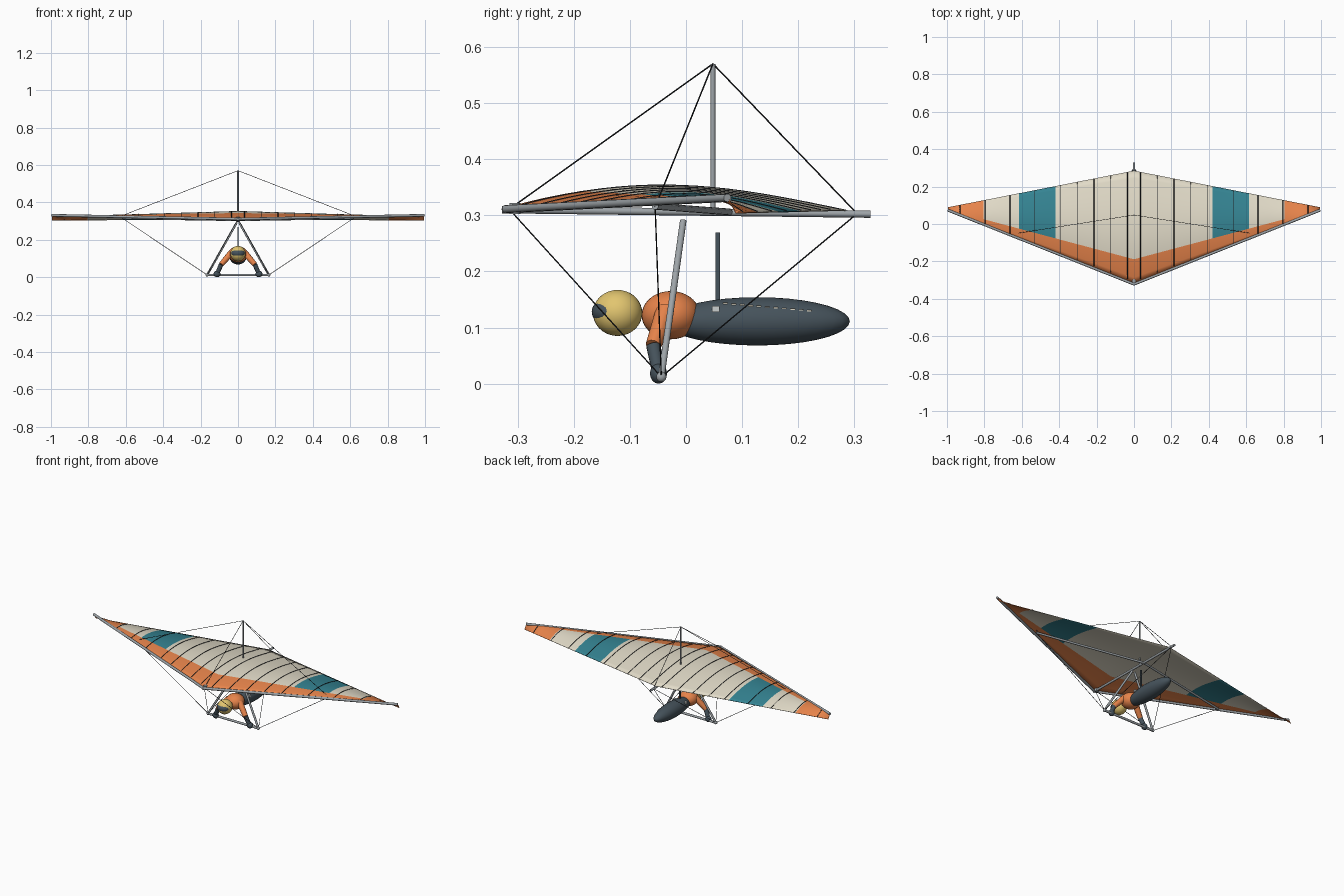
import bpy, bmesh, math
from mathutils import Vector

cube = bpy.data.objects.get("Cube")
if cube:
    bpy.data.objects.remove(cube, do_unlink=True)


def material(name, r, g, b):
    m = bpy.data.materials.new(name)
    m.use_nodes = True
    m.diffuse_color = (r, g, b, 1)
    for n in m.node_tree.nodes:
        if n.type == 'BSDF_PRINCIPLED':
            n.inputs["Base Color"].default_value = (r, g, b, 1)
            n.inputs["Roughness"].default_value = 0.6
    return m


CREAM = material("cream sailcloth", 0.76, 0.71, 0.58)
ORANGE = material("orange cloth", 0.80, 0.23, 0.07)
TEAL = material("teal sailcloth", 0.035, 0.23, 0.29)
STEEL = material("grey tubing", 0.34, 0.37, 0.39)
BLACK = material("black wire", 0.015, 0.017, 0.02)
SLATE = material("slate harness", 0.06, 0.085, 0.105)
YELLOW = material("yellow helmet", 0.76, 0.56, 0.16)
SILVER = material("pale buckle", 0.60, 0.63, 0.63)


def finish(name, bm, *mats):
    mesh = bpy.data.meshes.new(name)
    bmesh.ops.recalc_face_normals(bm, faces=bm.faces)
    bm.to_mesh(mesh)
    bm.free()
    for m in mats:
        mesh.materials.append(m)
    ob = bpy.data.objects.new(name, mesh)
    bpy.context.collection.objects.link(ob)
    bpy.ops.object.select_all(action='DESELECT')
    ob.select_set(True)
    bpy.context.view_layer.objects.active = ob
    bpy.ops.object.shade_smooth_by_angle(angle=math.radians(40))
    return ob


def rod(name, a, b, r, mat, r2=None, sides=12):
    a, b = Vector(a), Vector(b)
    bm = bmesh.new()
    bmesh.ops.create_cone(bm, cap_ends=True, segments=sides, radius1=r,
                          radius2=r if r2 is None else r2, depth=(b - a).length)
    ob = finish(name, bm, mat)
    ob.location = (a + b) / 2
    ob.rotation_euler = (b - a).to_track_quat('Z', 'Y').to_euler()
    return ob


def ball(name, centre, radii, mat):
    bm = bmesh.new()
    bmesh.ops.create_uvsphere(bm, u_segments=32, v_segments=18, radius=1)
    bmesh.ops.scale(bm, vec=radii, verts=bm.verts)
    ob = finish(name, bm, mat)
    ob.location = centre
    return ob


def box(name, centre, size, mat):
    bm = bmesh.new()
    bmesh.ops.create_cube(bm, size=1)
    bmesh.ops.scale(bm, vec=size, verts=bm.verts)
    ob = finish(name, bm, mat)
    ob.location = centre
    return ob


def sail_point(x, v, lift=0.0):
    """Point on the cambered sail: x across the span, v from nose edge to trailing edge."""
    s = abs(x)
    lead = Vector((x, -0.318 + 0.393 * s, 0.313 + 0.02 * s))
    trail = Vector((x, 0.285 - 0.197 * s, 0.309 - 0.005 * s))
    p = lead.lerp(trail, v)
    chord = trail.y - lead.y
    p.z += 0.07 * chord * math.sin(math.pi * v ** 0.9) + lift
    return p


# Sail, coloured by panel
half = [0, 0.07, 0.14, 0.21, 0.28, 0.35, 0.42, 0.485, 0.55, 0.615, 0.71, 0.805, 0.9, 0.995]
spans = [-x for x in half[:0:-1]] + half
BAND = 0.215
chords = [BAND * i / 4 for i in range(4)] + [BAND + (1 - BAND) * i / 12 for i in range(13)]
bm = bmesh.new()
grid = [[bm.verts.new(sail_point(x, v)) for v in chords] for x in spans]
for i in range(len(spans) - 1):
    for j in range(len(chords) - 1):
        f = bm.faces.new((grid[i][j], grid[i + 1][j], grid[i + 1][j + 1], grid[i][j + 1]))
        x = abs(spans[i] + spans[i + 1]) / 2
        if x > 0.805 or j < 4:
            f.material_index = 1
        elif 0.42 < x < 0.615:
            f.material_index = 2
sail = finish("sail", bm, CREAM, ORANGE, TEAL)
solid = sail.modifiers.new("cloth", 'SOLIDIFY')
solid.thickness = 0.002
solid.offset = 0

# Battens lying on the sail
for x in (0.035, 0.125, 0.214, 0.304, 0.394, 0.53, 0.663, 0.797, 0.93):
    for side in (-1, 1):
        curve = bpy.data.curves.new("batten", 'CURVE')
        curve.dimensions = '3D'
        curve.bevel_depth = 0.0019
        curve.bevel_resolution = 1
        curve.use_fill_caps = True
        path = curve.splines.new('POLY')
        path.points.add(20)
        for k, pt in enumerate(path.points):
            pt.co = (*sail_point(side * x, 0.02 + 0.975 * k / 20, 0.001), 1)
        curve.materials.append(BLACK)
        bpy.context.collection.objects.link(bpy.data.objects.new("batten", curve))

# Airframe on the centre line
NOSE, TAIL = (0, -0.315, 0.311), (0, 0.305, 0.303)
TOP = (0, 0.048, 0.57)
WIRE = 0.0013
rod("keel_tube", (0, -0.328, 0.310), (0, 0.329, 0.302), 0.0065, STEEL)
rod("king_post", (0, 0.048, 0.30), TOP, 0.0042, STEEL)
rod("nose_plate", (0, -0.305, 0.302), (0, -0.305, 0.322), 0.010, STEEL)
rod("front_top_wire", NOSE, TOP, WIRE, BLACK, sides=6)
rod("rear_top_wire", TAIL, TOP, WIRE, BLACK, sides=6)
rod("base_bar", (-0.170, -0.044, 0.012), (0.170, -0.044, 0.012), 0.0065, STEEL)

# Paired frame parts and rigging
for s, side in ((1, "left"), (-1, "right")):
    corner = (s * 0.165, -0.044, 0.012)
    spar_end = (s * 0.62, -0.055, 0.316)
    wing_anchor = (s * 0.625, -0.05, 0.327)
    rod(side + "_leading_edge", (0, -0.322, 0.311), (s * 0.996, 0.074, 0.331), 0.0072, STEEL)
    rod(side + "_cross_spar", (0, 0.078, 0.306), spar_end, 0.006, STEEL)
    rod(side + "_downtube", corner, (s * 0.008, -0.005, 0.29), 0.006, STEEL)
    ball(side + "_corner_joint", corner, (0.008, 0.009, 0.009), STEEL)
    for label, a, b in (("top_wire", wing_anchor, TOP), ("lower_side_wire", spar_end, corner),
                        ("lower_front_wire", NOSE, corner), ("lower_rear_wire", TAIL, corner)):
        rod(side + "_" + label, a, b, WIRE, BLACK, sides=6)

    # Arm holding the base bar
    shoulder, elbow = (s * 0.036, -0.036, 0.130), (s * 0.090, -0.058, 0.068)
    hand = (s * 0.112, -0.049, 0.018)
    rod(side + "_upper_arm", shoulder, elbow, 0.018, ORANGE, 0.014)
    rod(side + "_forearm", elbow, hand, 0.013, SLATE, 0.011)
    ball(side + "_glove", hand, (0.018, 0.015, 0.018), SLATE)
    box(side + "_buckle", (s * 0.036, 0.053, 0.133), (0.012, 0.014, 0.011), SILVER)

# Pilot lying in the harness
ball("harness", (0, 0.127, 0.111), (0.046, 0.165, 0.043), SLATE)
ball("torso", (0, -0.027, 0.122), (0.052, 0.052, 0.043), ORANGE)
ball("helmet", (0, -0.122, 0.126), (0.041, 0.044, 0.041), YELLOW)
ball("visor", (0, -0.137, 0.128), (0.037, 0.031, 0.025), SLATE)
box("hang_strap", (0, 0.057, 0.207), (0.008, 0.008, 0.125), SLATE)

# Zip stitches along the harness
for k in range(11):
    y = 0.07 + 0.015 * k
    z = 0.143 - 0.0013 * k
    rest = 1 - ((y - 0.127) / 0.165) ** 2 - ((z - 0.111) / 0.043) ** 2
    box("zip_stitch", (0.046 * math.sqrt(rest), y, z), (0.003, 0.008, 0.0025), CREAM)
